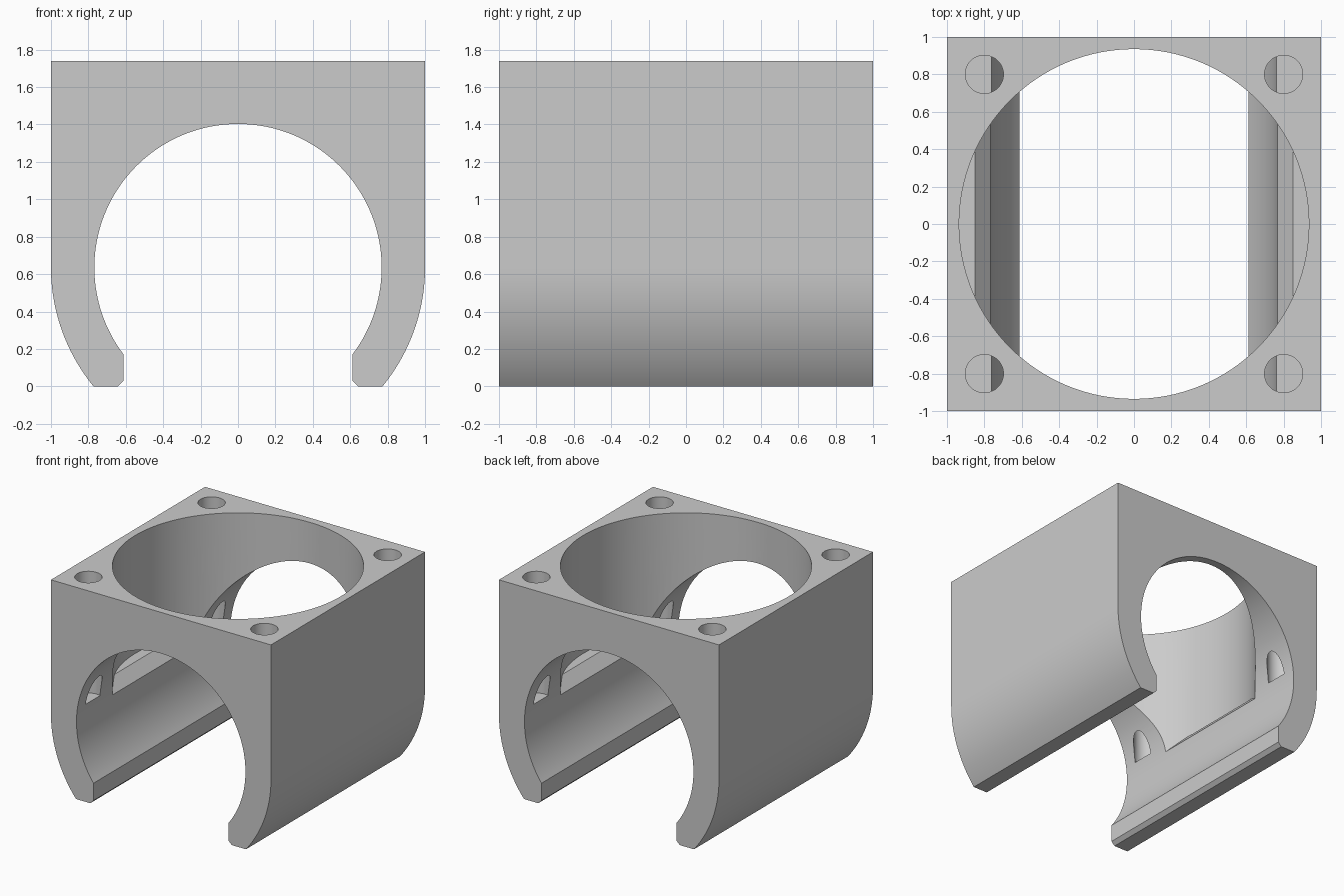
import bpy, bmesh, math

default = bpy.data.objects.get("Cube")
if default:
    bpy.data.objects.remove(default, do_unlink=True)

HEIGHT = 1.74
AXIS_Z = 0.635      # height of the horizontal bore axis
BORE_R = 0.768
LIP_X = 0.613       # inner face of the bottom lips

grey = bpy.data.materials.new("plain grey")
grey.use_nodes = True
colour = (0.6, 0.6, 0.6, 1)
grey.diffuse_color = colour
grey.node_tree.nodes["Principled BSDF"].inputs["Base Color"].default_value = colour


def make_object(name, bm):
    bmesh.ops.recalc_face_normals(bm, faces=bm.faces)
    mesh = bpy.data.meshes.new(name)
    bm.to_mesh(mesh)
    bm.free()
    mesh.materials.append(grey)
    obj = bpy.data.objects.new(name, mesh)
    bpy.context.collection.objects.link(obj)
    return obj


def extrude_profile(name, points, half):
    """Prism along y from an x-z outline."""
    bm = bmesh.new()
    face = bm.faces.new([bm.verts.new((x, -half, z)) for x, z in points])
    new = bmesh.ops.extrude_face_region(bm, geom=[face])["geom"]
    verts = [v for v in new if isinstance(v, bmesh.types.BMVert)]
    bmesh.ops.translate(bm, verts=verts, vec=(0, 2 * half, 0))
    return make_object(name, bm)


def cylinder(name, x, y, bottom, radius, segments):
    """Upright cylinder reaching above the top face."""
    bm = bmesh.new()
    top = HEIGHT + 0.2
    bmesh.ops.create_cone(bm, cap_ends=True, segments=segments, radius1=radius,
                          radius2=radius, depth=top - bottom)
    bmesh.ops.translate(bm, verts=bm.verts, vec=(x, y, (top + bottom) / 2))
    return make_object(name, bm)


def boolean(target, cutter, operation):
    cutter.hide_render = True
    mod = target.modifiers.new("cut", "BOOLEAN")
    mod.operation = operation
    mod.solver = "EXACT"
    mod.object = cutter
    bpy.context.view_layer.objects.active = target
    bpy.ops.object.modifier_apply(modifier=mod.name)
    bpy.data.objects.remove(cutter, do_unlink=True)


def arc(radius, start, end, steps):
    angles = [start + (end - start) * i / steps for i in range(steps + 1)]
    return [(radius * math.cos(a), AXIS_Z + radius * math.sin(a)) for a in angles]


def mirrored(points):
    return points + [(-x, z) for x, z in reversed(points)]


# Housing: square block with rounded lower sides and an open-bottomed bore
lip_angle = -math.acos(LIP_X / BORE_R)
outer = [(1, HEIGHT)] + arc(1, 0, -math.asin(AXIS_Z), 24)
outer += [(LIP_X + 0.03, 0), (LIP_X, 0.03)]
inner = arc(BORE_R, lip_angle, math.pi / 2, 56)
half_outline = outer + inner
outline = half_outline + [(-x, z) for x, z in reversed(half_outline[:-1])]
housing = extrude_profile("housing", outline, 1)

# Large round opening, ending in ledges that slope down into the bore
opening = cylinder("opening_cutter", 0, 0, 0.5, 0.935, 128)
floor = extrude_profile("floor_cutter", mirrored(
    [(0.74, 0.65), (0.85, 0.77), (1.1, 0.77), (1.1, 2.5)]), 1.2)
boolean(opening, floor, "INTERSECT")
boolean(housing, opening, "DIFFERENCE")

# Four corner screw holes
for sx in (-1, 1):
    for sy in (-1, 1):
        hole = cylinder("hole_cutter", sx * 0.8, sy * 0.8, 0.74, 0.102, 48)
        boolean(housing, hole, "DIFFERENCE")

bpy.ops.object.select_all(action="DESELECT")
housing.select_set(True)
bpy.context.view_layer.objects.active = housing
bpy.ops.object.shade_smooth_by_angle(angle=math.radians(20))
